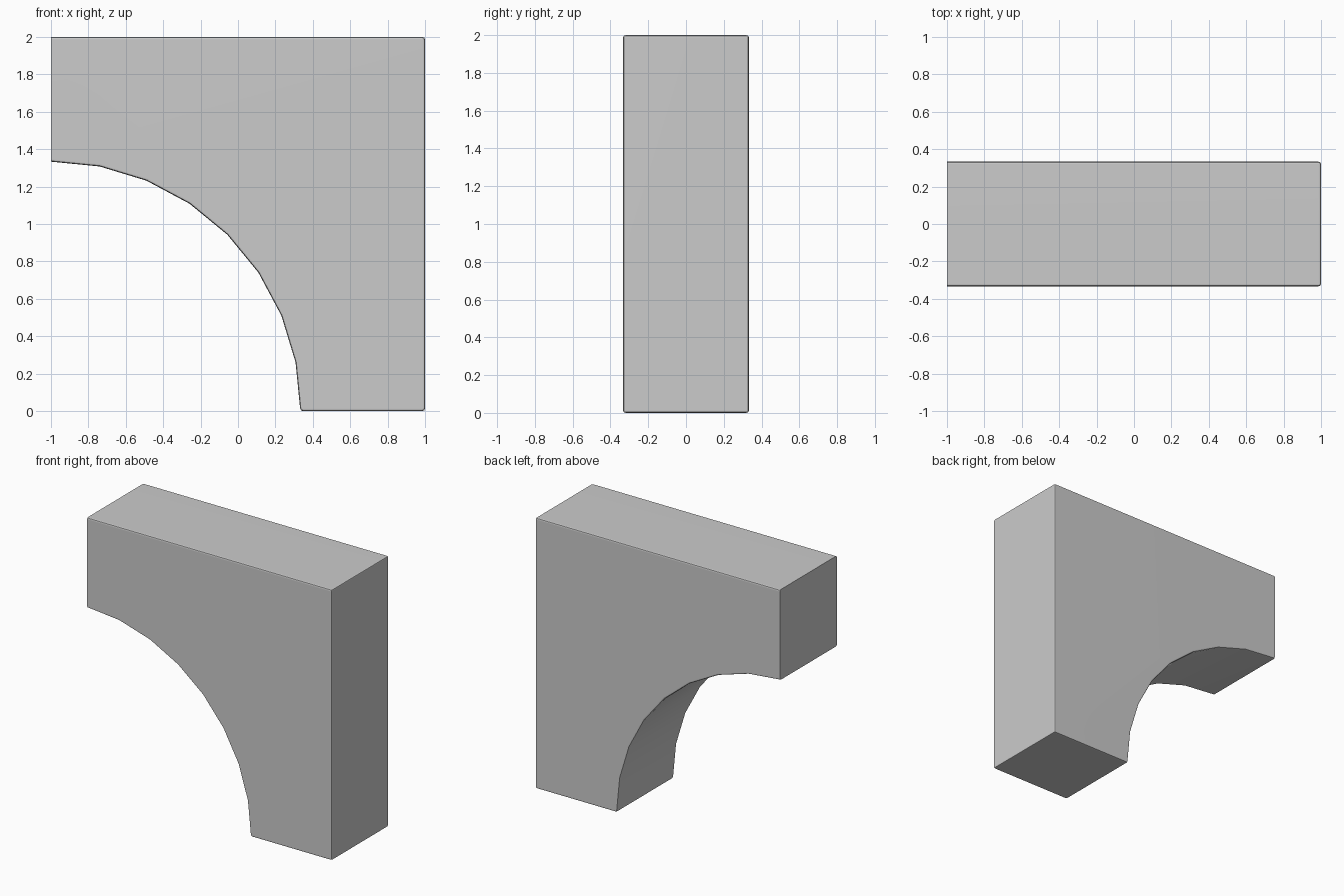
import bpy, bmesh, math

if "Cube" in bpy.data.objects:
    bpy.data.objects.remove(bpy.data.objects["Cube"])

W = 1 / 3          # half depth
R = 4 / 3          # arch radius, centred on the lower left corner
STEPS = 8

# Side profile: quarter arc from the left end to the foot, then the outer corner
profile = [(-1 + R * math.sin(a), R * math.cos(a))
           for a in (math.pi / 2 * i / STEPS for i in range(STEPS + 1))]
profile += [(1, 0), (1, 2), (-1, 2)]

# Extrude the profile through the depth
bm = bmesh.new()
face = bm.faces.new([bm.verts.new((x, -W, z)) for x, z in profile])
ext = bmesh.ops.extrude_face_region(bm, geom=[face])
verts = [v for v in ext["geom"] if isinstance(v, bmesh.types.BMVert)]
bmesh.ops.translate(bm, verts=verts, vec=(0, 2 * W, 0))
bmesh.ops.recalc_face_normals(bm, faces=bm.faces)

# Fine rounding on every sharp edge except around the flat left end
edges = [e for e in bm.edges
         if e.calc_face_angle(0) > math.radians(30)
         and not all(v.co.x < -0.999 for v in e.verts)]
bmesh.ops.bevel(bm, geom=edges, offset=0.014, offset_type='OFFSET',
                segments=2, profile=0.5, affect='EDGES', clamp_overlap=True)

mesh = bpy.data.meshes.new("half_arch")
bm.to_mesh(mesh)
bm.free()
arch = bpy.data.objects.new("half_arch", mesh)
bpy.context.collection.objects.link(arch)

# Smooth shading with flat main faces
bpy.context.view_layer.objects.active = arch
arch.select_set(True)
bpy.ops.object.shade_smooth_by_angle(angle=math.radians(40))
wn = arch.modifiers.new("weighted_normals", 'WEIGHTED_NORMAL')
wn.keep_sharp = True
